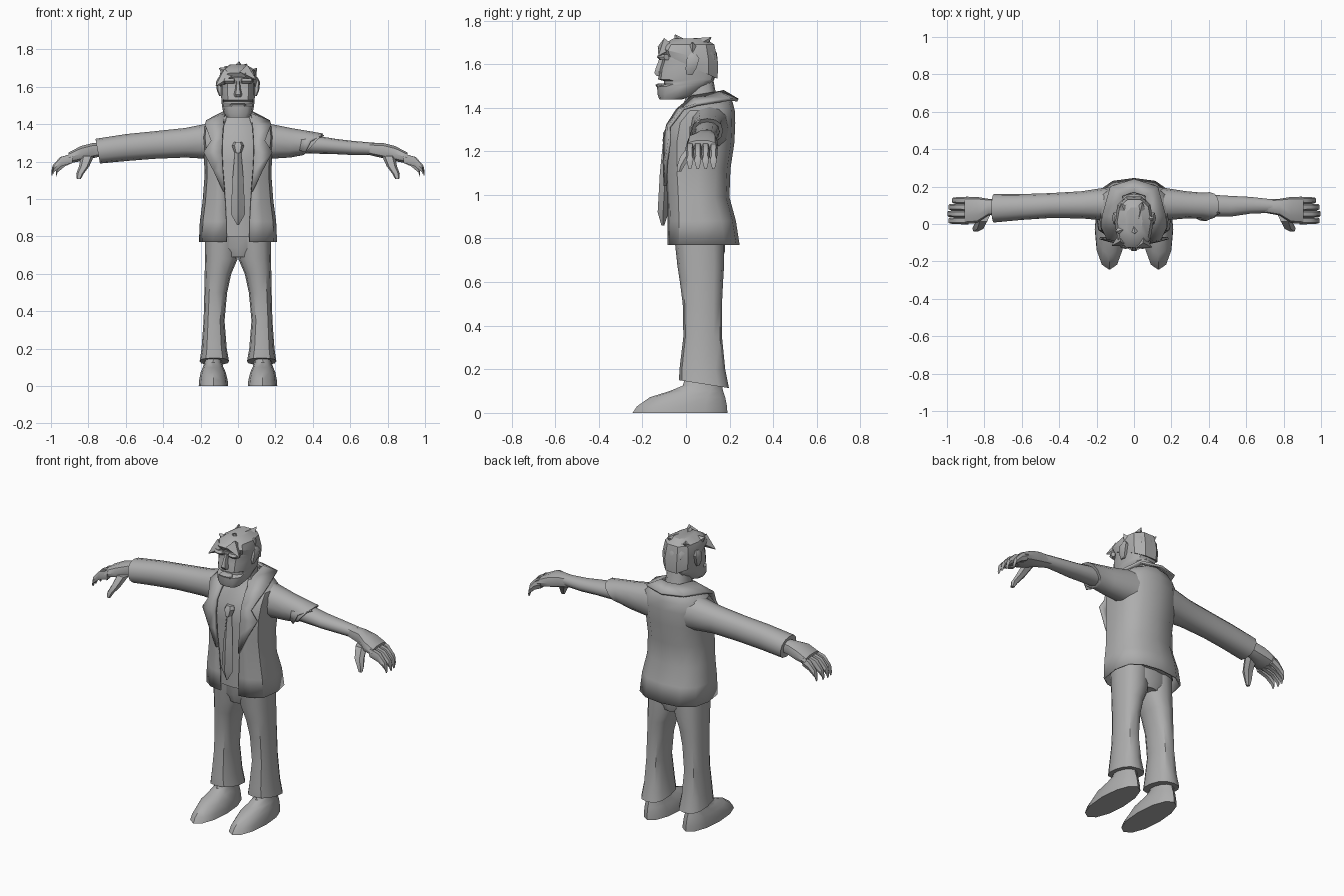
import bpy, bmesh, math
from mathutils import Vector

mat = bpy.data.materials.new("plain grey")
mat.diffuse_color = (0.42, 0.42, 0.42, 1)


def finish(name, bm, angle=40, solid=0):
    bmesh.ops.recalc_face_normals(bm, faces=bm.faces[:])
    me = bpy.data.meshes.new(name)
    bm.to_mesh(me)
    bm.free()
    me.materials.append(mat)
    ob = bpy.data.objects.new(name, me)
    bpy.context.collection.objects.link(ob)
    if solid:
        mod = ob.modifiers.new("thickness", 'SOLIDIFY')
        mod.thickness, mod.offset = solid, 0
    bpy.ops.object.select_all(action='DESELECT')
    ob.select_set(True)
    bpy.context.view_layer.objects.active = ob
    bpy.ops.object.shade_smooth_by_angle(angle=math.radians(angle))
    return ob


def skin(name, rings, closed=True, caps=True, angle=40, solid=0):
    """Join rings of points with quads."""
    bm = bmesh.new()
    vs = [[bm.verts.new(p) for p in r] for r in rings]
    n = len(rings[0])
    for a, b in zip(vs, vs[1:]):
        for i in range(n if closed else n - 1):
            j = (i + 1) % n
            bm.faces.new((a[i], a[j], b[j], b[i]))
    if closed and caps:
        bm.faces.new(vs[0])
        bm.faces.new(vs[-1])
    return finish(name, bm, angle, solid)


def loft(name, rows, axis='z', s=1, n=12, p=0.8, angle=40):
    """Rows are (station, u0, u1, v0, v1, optional tilt); s=-1 flips x."""
    rings = []
    for row in rows:
        t, u0, u1, v0, v1 = row[:5]
        tilt = row[5] if len(row) > 5 else 0
        ring = []
        for i in range(n):
            a = 2 * math.pi * i / n
            c, d = (math.copysign(abs(f) ** p, f) if abs(f) > 1e-6 else 0
                    for f in (math.cos(a), math.sin(a)))
            u, v = (u0 + u1) / 2 + c * (u1 - u0) / 2, (v0 + v1) / 2 + d * (v1 - v0) / 2
            w = t + tilt * d
            ring.append((s * u, v, w) if axis == 'z' else (s * w, u, v))
        rings.append(ring)
    return skin(name, rings, angle=angle)


def spike(name, base, tip, r):
    base, tip = Vector(base), Vector(tip)
    bm = bmesh.new()
    bmesh.ops.create_cone(bm, cap_ends=True, segments=4, radius1=r, radius2=0.002,
                          depth=(tip - base).length)
    rot = (tip - base).to_track_quat('Z', 'Y')
    for v in bm.verts:
        v.co = rot @ v.co + (base + tip) / 2
    return finish(name, bm)


# Jacket: open at the front; rows are height, half width, front, back, half gap
rings = []
for z, w, f, b, g in [(.77, .205, -.08, .242, .06), (.88, .2, -.08, .225, .062),
                      (.99, .185, -.083, .195, .068), (1.12, .175, -.09, .2, .078),
                      (1.24, .178, -.09, .218, .085), (1.33, .188, -.075, .222, .085),
                      (1.385, .182, -.03, .22, .08), (1.425, .13, 0, .21, .065),
                      (1.45, .085, .02, .19, .055)]:
    half = [(g, f), (.65 * w, f + .012), (.92 * w, f + .05), (w, (f + b) / 2),
            (.9 * w, b - .065), (.55 * w, b - .015)]
    rings.append([(x, y, z) for x, y in half] + [(0, b, z)]
                 + [(-x, y, z) for x, y in reversed(half)])
skin("jacket", rings, closed=False, solid=.008)

# Shirt
loft("shirt", [(.8, -.17, .17, -.065, .2), (1.0, -.16, .16, -.07, .17),
               (1.2, -.16, .16, -.08, .19), (1.31, -.16, .16, -.072, .19),
               (1.38, -.13, .13, -.025, .19), (1.45, -.075, .075, 0, .16)], p=.65)

# Tie with knot
loft("tie", [(.86, -.004, .004, -.113, -.1), (.92, -.038, .038, -.13, -.08),
             (1.1, -.03, .03, -.12, -.07), (1.25, -.017, .017, -.105, -.06)], n=4)
loft("tie_knot", [(1.245, -.018, .018, -.11, -.06), (1.285, -.032, .032, -.108, -.05),
                  (1.305, -.022, .022, -.095, -.05)], n=6)

# Collar and lapels
lapel = [((.07, -.096, 1.04), (.078, -.096, 1.04)), ((.08, -.1, 1.15), (.13, -.09, 1.15)),
         ((.085, -.098, 1.25), (.183, -.075, 1.25)), ((.083, -.085, 1.32), (.143, -.078, 1.31)),
         ((.078, -.04, 1.39), (.176, -.012, 1.395)), ((.072, .03, 1.45), (.168, .05, 1.415)),
         ((.06, .15, 1.47), (.125, .2, 1.438)), ((0, .17, 1.475), (0, .238, 1.435))]
flip = [tuple((-x, y, z) for x, y, z in pair) for pair in reversed(lapel[:-1])]
skin("collar", lapel + flip, closed=False, solid=.014)

# Sleeves: long on one side, short and ragged on the other
shoulder = [(.08, .02, .2, 1.2, 1.42), (.17, .02, .192, 1.215, 1.402),
            (.28, .03, .175, 1.222, 1.38)]
loft("long_sleeve", shoulder + [(.45, .032, .165, 1.215, 1.362), (.6, .022, .16, 1.203, 1.347),
                                (.75, .008, .16, 1.19, 1.322, .012)], 'x', -1, p=.9)
loft("short_sleeve", shoulder + [(.36, .03, .168, 1.235, 1.365, .01),
                                 (.405, .025, .17, 1.238, 1.35, .05)], 'x', p=.9)
skin("sleeve_tear", [[(.33, .035, 1.26), (.34, .03, 1.31), (.33, .08, 1.355)],
                     [(.36, .02, 1.25), (.39, .02, 1.31), (.46, .06, 1.34)]],
     closed=False, solid=.008)
loft("bare_forearm", [(.34, .04, .155, 1.245, 1.345), (.44, .04, .155, 1.242, 1.335),
                      (.52, .04, .15, 1.24, 1.322), (.62, .055, .145, 1.235, 1.31),
                      (.74, .06, .132, 1.235, 1.3)], 'x', p=.95)

for s, side in ((1, "left"), (-1, "right")):
    # Hand, drooping fingers and thumb
    loft(side + "_palm", [(.7, .06, .13, 1.235, 1.3), (.78, .045, .135, 1.215, 1.3),
                          (.84, .005, .145, 1.2, 1.285), (.905, 0, .145, 1.19, 1.25)],
         'x', s, 10)
    for i in range(4):
        y, r = .018 + .036 * i, (0, .006, 0, -.02)[i]
        loft(f"{side}_finger_{i + 1}",
             [(.885, y - .02, y + .02, 1.19, 1.245), (.945 + r, y - .019, y + .019, 1.172, 1.228),
              (.985 + r, y - .016, y + .016, 1.14, 1.182),
              (.992 + r, y - .01, y + .01, 1.118, 1.15)], 'x', s, 6)
    loft(side + "_thumb", [(1.108, .84, .862, -.042, -.02), (1.135, .825, .865, -.042, -.005),
                           (1.175, .795, .85, -.03, .03), (1.23, .77, .84, .01, .08)],
         'z', s, 6)
    # Trouser leg with flared cuff
    loft(side + "_trouser_leg",
         [(.132, .048, .205, -.032, .197, -.018), (.2, .06, .195, -.03, .18),
          (.35, .072, .184, -.012, .165), (.5, .058, .18, -.015, .165),
          (.6, .036, .178, -.028, .17), (.68, .002, .177, -.04, .175),
          (.82, -.01, .175, -.055, .175)], 'z', s)
    # Shoe
    loft(side + "_shoe",
         [(0, .052, .21, -.245, .19), (.03, .055, .208, -.225, .188),
          (.072, .065, .2, -.165, .18), (.1, .078, .188, -.075, .17),
          (.125, .085, .18, -.015, .165), (.2, .088, .175, .01, .155)], 'z', s, p=.95)
    # Ear
    loft(side + "_ear", [(1.55, .08, .1, .0, .03), (1.58, .08, .113, -.005, .05),
                         (1.625, .08, .118, 0, .065), (1.65, .08, .105, .02, .045)],
         'z', s, 6)
    # Brow ridge
    loft(side + "_brow", [(1.618, .015, .075, -.12, -.07), (1.632, .012, .08, -.134, -.07),
                          (1.645, .015, .078, -.125, -.07)], 'z', s, 8)
loft("trouser_seat", [(.69, -.09, .09, -.03, .165), (.74, -.165, .165, -.045, .178),
                      (.85, -.172, .172, -.055, .178)])

# Neck and head with bearded jaw
loft("neck", [(1.38, -.085, .085, -.005, .16), (1.45, -.068, .068, 0, .14),
              (1.53, -.066, .066, .0, .125)])
loft("head", [(1.437, -.06, .06, -.122, -.02), (1.46, -.078, .078, -.13, .045),
              (1.498, -.086, .086, -.133, .1), (1.508, -.087, .087, -.1, .115),
              (1.522, -.088, .088, -.1, .125), (1.53, -.089, .089, -.128, .13),
              (1.58, -.092, .092, -.122, .143), (1.615, -.092, .092, -.11, .145),
              (1.65, -.092, .092, -.118, .142), (1.7, -.07, .07, -.08, .115)], p=.72)
loft("nose", [(1.545, -.018, .018, -.137, -.1), (1.56, -.022, .022, -.148, -.1),
              (1.59, -.014, .014, -.138, -.1), (1.63, -.01, .01, -.122, -.09)], n=6)
loft("lower_lip", [(1.494, -.045, .045, -.135, -.09), (1.505, -.042, .042, -.14, -.09),
                   (1.511, -.035, .035, -.128, -.09)], n=8)

# Hair cap and loose tufts
loft("hair", [(1.592, -.096, .096, -.118, .15, -.062), (1.64, -.104, .104, -.132, .153, -.035),
              (1.69, -.09, .09, -.112, .135), (1.718, -.045, .045, -.06, .09)], n=10, angle=30)
tufts = [((-.05, -.08, 1.66), (-.118, -.115, 1.605)), ((.03, -.09, 1.68), (.095, -.125, 1.64)),
         ((0, -.02, 1.68), (.005, -.05, 1.735)), ((.03, .05, 1.68), (.045, .115, 1.722)),
         ((-.04, .05, 1.67), (-.07, .11, 1.71)), ((.06, .03, 1.65), (.1, .03, 1.7)),
         ((-.05, -.03, 1.67), (-.1, -.04, 1.7)), ((0, .11, 1.6), (.01, .12, 1.5))]
for i, (a, b) in enumerate(tufts):
    spike(f"hair_tuft_{i + 1}", a, b, .045)
